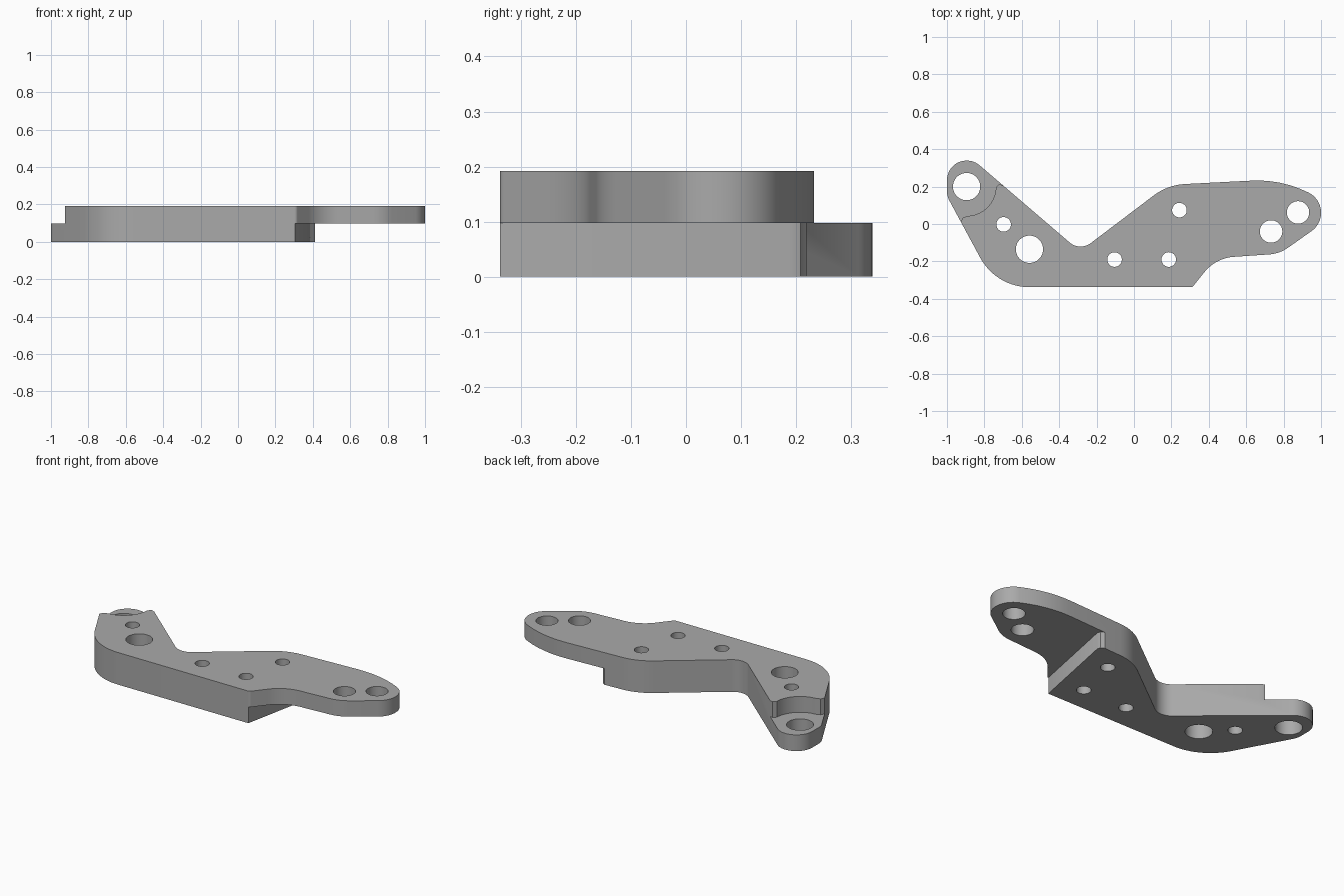
import bpy, bmesh, math
from mathutils import Vector

cube = bpy.data.objects.get("Cube")
if cube:
    bpy.data.objects.remove(cube, do_unlink=True)

HEIGHT, STEP = 0.192, 0.097

grey = bpy.data.materials.new("plain_grey")
grey.use_nodes = True
colour = (0.40, 0.40, 0.40, 1)
grey.diffuse_color = colour
grey.node_tree.nodes["Principled BSDF"].inputs["Base Color"].default_value = colour


def rounded(corners):
    """Turn (x, y, radius) corners into a filleted outline."""
    points = []
    for i, (x, y, r) in enumerate(corners):
        p = Vector((x, y))
        a = (Vector(corners[i - 1][:2]) - p).normalized()
        b = (Vector(corners[(i + 1) % len(corners)][:2]) - p).normalized()
        half = a.angle(b) / 2
        centre = p + (a + b).normalized() * r / math.sin(half)
        start = p + a * r / math.tan(half) - centre
        end = p + b * r / math.tan(half) - centre
        turn = math.pi - 2 * half
        steps = max(3, math.ceil(turn / math.radians(5)))
        for k in range(steps + 1):
            t = k / steps
            w = (start * math.sin((1 - t) * turn) + end * math.sin(t * turn)) / math.sin(turn)
            points.append(centre + w)
    return points


def arc(x, y, r, first, last, steps):
    angles = [math.radians(first + (last - first) * k / steps) for k in range(steps + 1)]
    return [(x + r * math.cos(a), y + r * math.sin(a)) for a in angles]


def prism(name, outline, low, high):
    bm = bmesh.new()
    face = bm.faces.new([bm.verts.new((p[0], p[1], low)) for p in outline])
    top = bmesh.ops.extrude_face_region(bm, geom=[face])["geom"]
    bmesh.ops.translate(bm, vec=(0, 0, high - low),
                        verts=[v for v in top if isinstance(v, bmesh.types.BMVert)])
    bmesh.ops.recalc_face_normals(bm, faces=bm.faces)
    mesh = bpy.data.meshes.new(name)
    bm.to_mesh(mesh)
    bm.free()
    mesh.materials.append(grey)
    obj = bpy.data.objects.new(name, mesh)
    bpy.context.collection.objects.link(obj)
    return obj


# Bracket outline, clockwise from the left lobe
bracket = prism("bracket_plate", rounded([
    (-1.0, 0.149, 0.1), (-1.0, 0.339, 0.105), (-0.855, 0.339, 0.105),
    (-0.289, -0.146, 0.09), (0.18, 0.209, 0.3), (0.789, 0.24, 0.61),
    (1.113, 0.078, 0.12), (0.778, -0.159, 0.2), (0.437, -0.182, 0.22),
    (0.312, -0.338, 0.02), (-0.737, -0.338, 0.3)]), 0, HEIGHT)


def cut(outline, low, high):
    cutter = prism("cutter", outline, low, high)
    cutter.hide_render = True
    mod = bracket.modifiers.new("cut", "BOOLEAN")
    mod.operation, mod.solver, mod.object = "DIFFERENCE", "EXACT", cutter
    bpy.context.view_layer.objects.active = bracket
    bpy.ops.object.modifier_apply(modifier=mod.name)
    bpy.data.objects.remove(cutter, do_unlink=True)


# Recessed seat around the left lobe hole
cut([(-1.2, 0.012), (-0.926, 0.012), (-0.915, 0.033)]
    + arc(-0.895, 0.2, 0.157, -88, -2, 16)
    + [(-0.722, 0.213), (-0.69, 0.203), (-0.6, 0.5), (-1.2, 0.5)], STEP, 0.3)

# Underside relief below the right arm
cut([(0.301, -0.36), (0.411, 0.19), (0.405, 0.208), (0.385, 0.219),
     (0.36, 0.24), (0.36, 0.5), (1.2, 0.5), (1.2, -0.36)], -0.1, STEP)

# Bolt holes
for x, y, r in [(-0.895, 0.2, 0.073), (-0.697, -0.002, 0.039), (-0.559, -0.135, 0.073),
                (-0.104, -0.19, 0.039), (0.186, -0.19, 0.039), (0.243, 0.074, 0.039),
                (0.733, -0.04, 0.06), (0.877, 0.062, 0.06)]:
    cut(arc(x, y, r, 0, 352.5, 47), -0.1, 0.3)

# Smooth curved walls, crisp rims
bpy.ops.object.select_all(action="DESELECT")
bracket.select_set(True)
bpy.context.view_layer.objects.active = bracket
bpy.ops.object.shade_smooth_by_angle(angle=math.radians(30))
